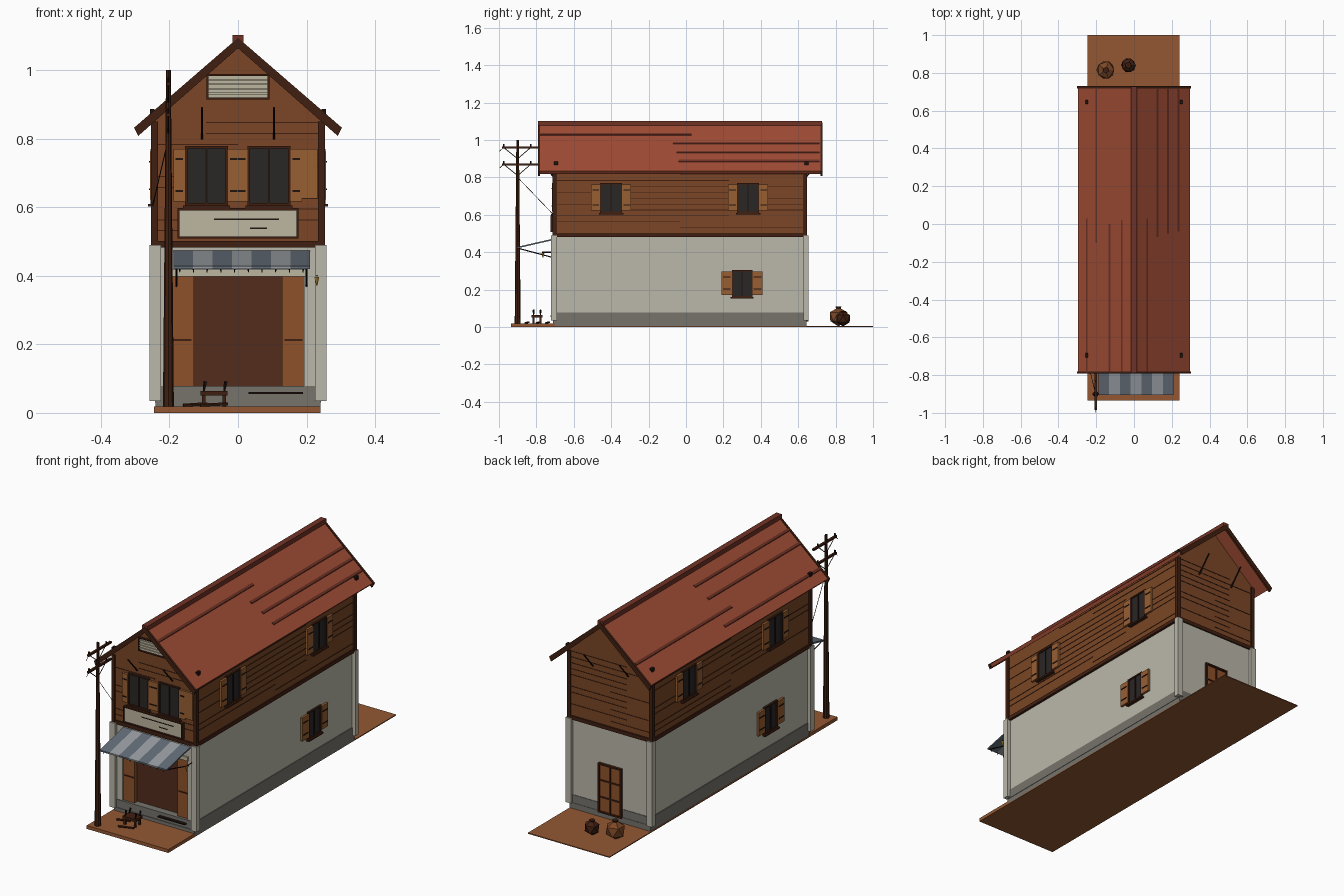
import bpy, bmesh, random
from mathutils import Vector

if "Cube" in bpy.data.objects:
    bpy.data.objects.remove(bpy.data.objects["Cube"])

random.seed(4)


def mat(name, r, g, b):
    m = bpy.data.materials.new(name)
    m.diffuse_color = ((r / 255) ** 2.2, (g / 255) ** 2.2, (b / 255) ** 2.2, 1)
    m.use_nodes = True
    m.node_tree.nodes["Principled BSDF"].inputs["Base Color"].default_value = m.diffuse_color
    return m


PLASTER = mat("plaster", 186, 182, 168)
PLINTH = mat("plinth_grey", 118, 115, 108)
WOOD = mat("wood", 122, 72, 42)
DARK = mat("dark_wood", 66, 36, 24)
LEAF = mat("door_wood", 140, 82, 46)
INSIDE = mat("interior", 84, 48, 34)
ROOF = mat("roof_red", 160, 78, 56)
SEAM = mat("roof_seam", 112, 54, 42)
GLASS = mat("window_dark", 46, 42, 42)
SHUT = mat("shutter", 150, 95, 54)
SIGN = mat("sign_cream", 188, 180, 158)
BLUE = mat("awning_dark", 98, 108, 118)
PALE = mat("awning_pale", 150, 155, 160)
EARTH = mat("earth", 146, 88, 54)
BLACK = mat("iron", 36, 26, 22)
BRASS = mat("brass", 190, 150, 60)


def finish(name, bm, m):
    bmesh.ops.recalc_face_normals(bm, faces=bm.faces)
    me = bpy.data.meshes.new(name)
    bm.to_mesh(me)
    bm.free()
    me.materials.append(m)
    ob = bpy.data.objects.new(name, me)
    bpy.context.collection.objects.link(ob)
    return ob


def loft(name, a, b, m):
    """Closed solid between two matching outlines."""
    bm = bmesh.new()
    va, vb = [bm.verts.new(p) for p in a], [bm.verts.new(p) for p in b]
    n = len(a)
    bm.faces.new(va)
    bm.faces.new(vb)
    for i in range(n):
        bm.faces.new((va[i], va[(i + 1) % n], vb[(i + 1) % n], vb[i]))
    return finish(name, bm, m)


def prism(name, xz, y0, y1, m):
    return loft(name, [(x, y0, z) for x, z in xz], [(x, y1, z) for x, z in xz], m)


def box(name, x0, x1, y0, y1, z0, z1, m):
    return prism(name, [(x0, z0), (x1, z0), (x1, z1), (x0, z1)], y0, y1, m)


def rod(name, a, b, r0, m, r1=None, sides=6):
    a, b = Vector(a), Vector(b)
    bm = bmesh.new()
    bmesh.ops.create_cone(bm, cap_ends=True, segments=sides, radius1=r0,
                          radius2=r0 if r1 is None else r1, depth=(b - a).length)
    ob = finish(name, bm, m)
    ob.location = (a + b) / 2
    ob.rotation_mode = 'QUATERNION'
    ob.rotation_quaternion = (b - a).to_track_quat('Z', 'Y')
    return ob


# wall name -> (axis across the wall, outward sign, wall distance)
WALLS = {"front": ('y', -1, 0.705), "back": ('y', 1, 0.64),
         "right": ('x', 1, 0.245), "left": ('x', -1, 0.245),
         "low_right": ('x', 1, 0.238), "low_left": ('x', -1, 0.238)}


def wbox(name, wall, u0, u1, z0, z1, d0, d1, m):
    """Box laid on a wall: u along it, d outward from it."""
    ax, s, w = WALLS[wall]
    p, q = sorted((s * (w + d0), s * (w + d1)))
    if ax == 'y':
        return box(name, u0, u1, p, q, z0, z1, m)
    return box(name, p, q, u0, u1, z0, z1, m)


def frame(name, wall, u0, u1, z0, z1, t, d, m):
    for a, b, c, e in ((u0, u1, z1 - t, z1), (u0, u1, z0, z0 + t),
                       (u0, u0 + t, z0 + t, z1 - t), (u1 - t, u1, z0 + t, z1 - t)):
        wbox(name, wall, a, b, c, e, -0.005, d, m)


def window(wall, c, w, z0, z1, sw):
    u0, u1 = c - w / 2, c + w / 2
    wbox("window_pane", wall, u0, u1, z0, z1, -0.005, 0.004, GLASS)
    frame("window_frame", wall, u0, u1, z0, z1, 0.007, 0.01, DARK)
    wbox("window_mullion", wall, c - 0.003, c + 0.003, z0, z1, 0, 0.008, BLACK)
    wbox("window_sill", wall, u0 - 0.006, u1 + 0.006, z0 - 0.008, z0, -0.005, 0.018, DARK)
    for a, b in ((u0 - sw, u0), (u1, u1 + sw)):
        wbox("shutter", wall, a, b, z0 + 0.012, z1 - 0.008, -0.004, 0.012, SHUT)
        for z in (z0 + 0.04, z1 - 0.04):
            wbox("shutter_hinge", wall, a + 0.006, b - 0.006, z, z + 0.005, 0.01, 0.015, BLACK)


# ground and plinth
box("ground", -0.245, 0.24, -0.935, 1.0, 0, 0.005, EARTH)
box("front_step", -0.245, 0.24, -0.935, -0.70, 0.004, 0.018, EARTH)
box("footing", -0.24, 0.24, -0.712, 0.645, 0.001, 0.035, PLINTH)
box("plinth", -0.242, 0.242, -0.708, 0.643, 0.03, 0.078, PLINTH)

# lower storey with recessed shop front
box("lower_walls", -0.238, 0.238, -0.66, 0.64, 0.03, 0.49, PLASTER)
for s in (-1, 1):
    box("front_jamb", *sorted((s * 0.193, s * 0.238)), -0.705, -0.655, 0.03, 0.49, PLASTER)
    for y0, y1 in ((-0.722, -0.69), (0.628, 0.656)):
        box("lower_corner_post", *sorted((s * 0.225, s * 0.258)), y0, y1, 0.035, 0.49, PLASTER)
    box("door_leaf", *sorted((s * 0.128, s * 0.193)), -0.695, -0.675, 0.035, 0.40, LEAF)
    box("leaf_rail", *sorted((s * 0.135, s * 0.188)), -0.698, -0.69, 0.21, 0.216, DARK)
box("front_lintel", -0.195, 0.195, -0.705, -0.655, 0.40, 0.49, PLASTER)
box("lintel_trim", -0.195, 0.2, -0.715, -0.70, 0.398, 0.418, SIGN)
box("shop_interior", -0.195, 0.195, -0.67, -0.655, 0.035, 0.40, INSIDE)

# upper storey
def roof_z(x):
    return 1.09 - 0.865 * abs(x)


box_gable = [(-0.245, 0.485), (0.245, 0.485), (0.245, 0.86), (0, 1.072), (-0.245, 0.86)]
prism("upper_walls", box_gable, -0.705, 0.64, WOOD)
box("storey_beam", -0.251, 0.251, -0.712, 0.647, 0.482, 0.502, DARK)
for s in (-1, 1):
    for y0, y1 in ((-0.713, -0.692), (0.627, 0.648)):
        box("upper_corner_post", *sorted((s * 0.234, s * 0.254)), y0, y1, 0.49, 0.85, DARK)

# board joints, broken into random lengths
for wall, h0, h1 in (("front", -0.235, 0.235), ("back", -0.235, 0.235),
                     ("right", -0.69, 0.625), ("left", -0.69, 0.625)):
    for i in range(11):
        z, L = 0.53 + i * 0.0315, h1 - h0
        a = h0 + random.choice((0, 0, 0.3, 0.5)) * L
        b = h1 if a > h0 else h0 + random.choice((0.5, 0.7, 1)) * L
        wbox("board_joint", wall, a, b, z, z + 0.003, -0.003, 0.002, DARK)

# roof
def chevron(e, up, down):
    return [(-e, roof_z(e) + up), (0, 1.09 + up), (e, roof_z(e) + up),
            (e - 0.012, roof_z(e) - down), (0, 1.09 - down - 0.006), (-e + 0.012, roof_z(e) - down)]


prism("roof", chevron(0.297, 0, 0.014), -0.785, 0.722, ROOF)
for y in (-0.792, 0.718):
    prism("barge_board", chevron(0.303, 0.004, 0.02), y, y + 0.012, DARK)
box("ridge_cap", -0.016, 0.016, -0.79, 0.727, 1.078, 1.102, SEAM)
for x, y0, y1 in ((0.07, -0.785, 0.03), (0.125, -0.07, 0.715), (0.18, -0.05, 0.715),
                  (0.235, -0.04, 0.715), (-0.065, -0.785, 0.02), (-0.13, -0.785, 0),
                  (-0.2, -0.1, 0.715), (-0.25, -0.785, 0.03)):
    a, b = x - 0.005, x + 0.005
    prism("roof_seam", [(a, roof_z(a) - 0.004), (b, roof_z(b) - 0.004),
                        (b, roof_z(b) + 0.004), (a, roof_z(a) + 0.004)], y0, y1, SEAM)
for x in (-0.25, 0.25):
    for y in (-0.695, 0.645):
        box("roof_cleat", x - 0.007, x + 0.007, y - 0.011, y + 0.011, 0.865, 0.886, BLACK)
for x in (-0.105, 0.105):
    rod("front_strut", (x, -0.705, 0.80), (x, -0.785, 0.89), 0.004, BLACK)
    rod("back_strut", (x, 0.64, 0.80), (x, 0.718, 0.89), 0.004, BLACK)

# windows
for c in (-0.092, 0.09):
    window("front", c, 0.125, 0.605, 0.778, 0.034)
wbox("wide_shutter", "front", 0.18, 0.232, 0.625, 0.77, -0.004, 0.011, SHUT)
for wall in ("right", "left"):
    for c in (-0.40, 0.332):
        window(wall, c, 0.118, 0.61, 0.77, 0.048)
window("low_right", 0.30, 0.11, 0.16, 0.305, 0.054)
window("low_left", -0.37, 0.11, 0.16, 0.305, 0.054)

# gable vent and blank signboard
wbox("gable_vent", "front", -0.088, 0.088, 0.918, 0.984, -0.004, 0.006, SIGN)
frame("vent_frame", "front", -0.092, 0.092, 0.914, 0.988, 0.006, 0.012, DARK)
for i in range(4):
    z = 0.929 + i * 0.0135
    wbox("vent_slat", "front", -0.086, 0.086, z, z + 0.005, 0.004, 0.011, SIGN)
wbox("signboard", "front", -0.172, 0.172, 0.514, 0.592, -0.004, 0.014, SIGN)
frame("sign_frame", "front", -0.176, 0.176, 0.509, 0.597, 0.006, 0.02, DARK)
wbox("sign_crack", "front", -0.07, 0.12, 0.563, 0.567, 0.012, 0.016, BLACK)
wbox("sign_crack", "front", 0.035, 0.085, 0.537, 0.541, 0.012, 0.016, BLACK)

# striped awning with fringe and brackets
n, ax0, ax1 = 7, -0.188, 0.21
for i in range(n):
    a, b = (ax0 + (ax1 - ax0) * k / n for k in (i, i + 1))
    side = [(-0.705, 0.474), (-0.905, 0.428), (-0.905, 0.42), (-0.705, 0.466)]
    loft("awning_stripe", [(a, y, z) for y, z in side], [(b, y, z) for y, z in side],
         PALE if i % 2 else BLUE)
for i in range(10):
    x = -0.17 + i * 0.04
    rod("awning_tassel", (x, -0.902, 0.424), (x, -0.902, 0.409), 0.003, BLACK, 0.001, 4)
for x in (-0.18, 0.2):
    rod("awning_bracket", (x, -0.90, 0.422), (x, -0.705, 0.37), 0.003, BLACK, sides=4)

# hanging lamp
rod("lamp_arm", (0.23, -0.715, 0.40), (0.23, -0.77, 0.40), 0.003, BLACK, sides=4)
rod("lamp_shade", (0.23, -0.765, 0.372), (0.23, -0.765, 0.396), 0.002, BRASS, 0.008)

# back door with panels
wbox("back_door", "back", -0.065, 0.06, 0.03, 0.285, -0.01, 0.006, LEAF)
frame("back_door_frame", "back", -0.072, 0.067, 0.03, 0.295, 0.008, 0.014, DARK)
wbox("door_stile", "back", -0.006, 0.001, 0.03, 0.288, 0.004, 0.011, DARK)
for z in (0.11, 0.20):
    wbox("door_rail", "back", -0.066, 0.061, z, z + 0.007, 0.004, 0.011, DARK)

# utility pole
px, py = -0.203, -0.90
rod("pole", (px, py, 0.015), (px, py, 1.0), 0.016, DARK, 0.007, 8)
for z in (0.96, 0.87):
    box("cross_arm", px - 0.006, px + 0.006, -0.985, -0.79, z - 0.005, z + 0.005, DARK)
    for y in (-0.975, -0.83):
        rod("insulator", (px, y, z), (px, y, z + 0.018), 0.004, BLACK)
        rod("arm_brace", (px, py, z - 0.06), (px, y, z), 0.002, BLACK, sides=4)
        rod("wire_stub", (px, y, z), (px, y - 0.022, z - 0.02), 0.0015, BLACK, sides=4)
rod("house_wire", (px, py, 0.80), (-0.25, -0.708, 0.60), 0.0015, BLACK, sides=4)

# stool, bits on the step and a low bench rail
box("stool_top", -0.11, -0.03, -0.825, -0.768, 0.05, 0.064, DARK)
for x in (-0.10, -0.04):
    for y in (-0.815, -0.778):
        box("stool_leg", x - 0.005, x + 0.005, y - 0.005, y + 0.005, 0.016, 0.052, DARK)
        rod("stool_item", (x, y, 0.062), (x + 0.005, y, 0.092), 0.003, BLACK, 0.006, 5)
for x, y, dx in ((-0.16, -0.80, 0.07), (-0.11, -0.86, 0.08), (-0.15, -0.75, 0.05)):
    rod("loose_stick", (x, y, 0.022), (x + dx, y + 0.02, 0.026), 0.005, DARK, sides=5)
box("bench_rail", 0.03, 0.19, -0.725, -0.705, 0.055, 0.061, BLACK)

# lumpy sacks behind the house
for x, y, r in ((-0.15, 0.815, 0.053), (-0.03, 0.84, 0.042)):
    bm = bmesh.new()
    bmesh.ops.create_icosphere(bm, subdivisions=1, radius=r)
    for v in bm.verts:
        v.co *= random.uniform(0.94, 1.06)
    sack = finish("sack", bm, DARK if r < 0.05 else WOOD)
    sack.location = (x, y, r + 0.002)
    rod("sack_tie", (x, y, 1.85 * r), (x, y, 2.05 * r), 0.012, DARK, 0.016, 6)
